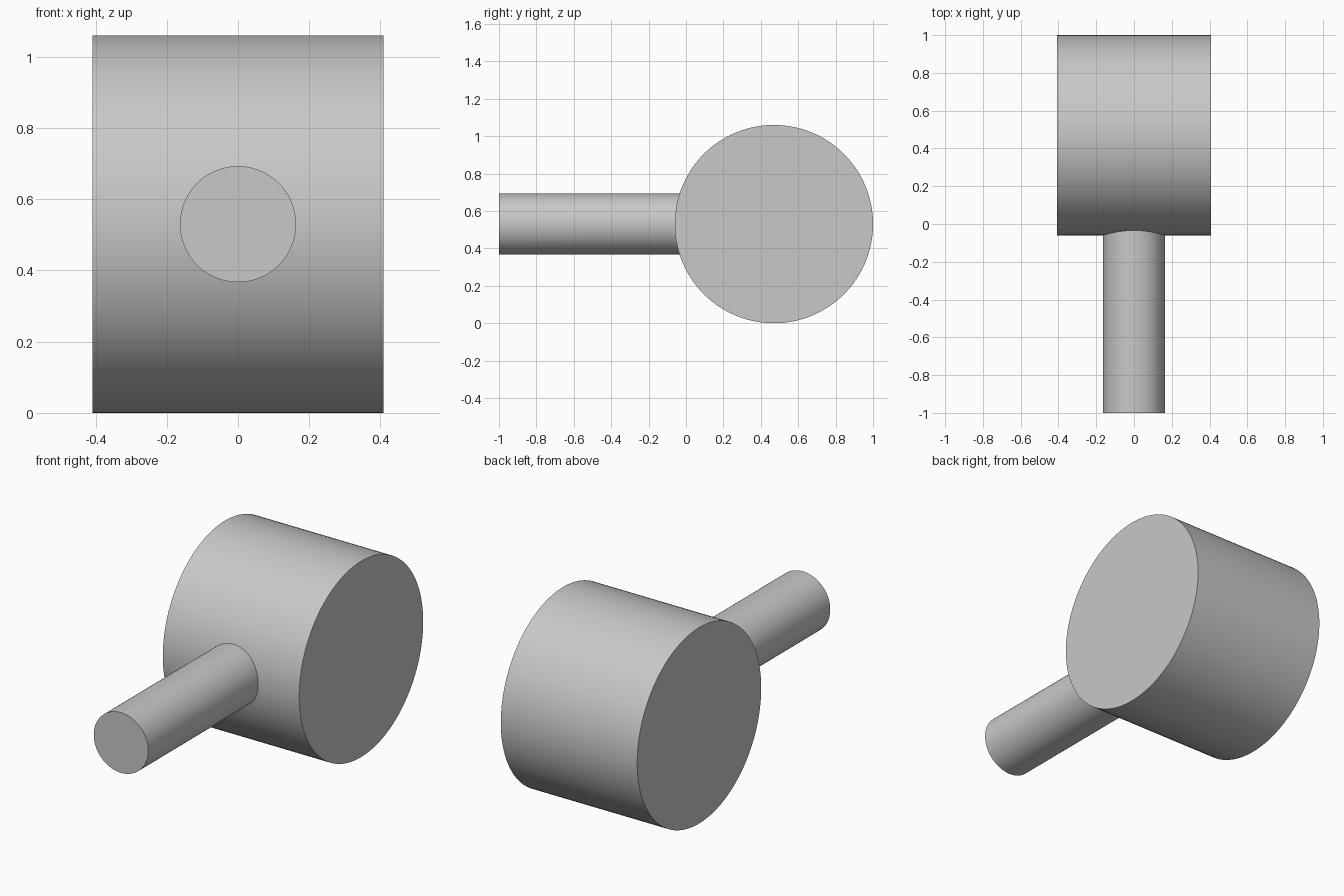
import bpy
import math
from mathutils import Vector

if "Cube" in bpy.data.objects:
    bpy.data.objects.remove(bpy.data.objects["Cube"], do_unlink=True)

DRUM_R = 0.53
DRUM_WIDTH = 0.816
DRUM_CENTRE = Vector((0, 0.47, DRUM_R))
HANDLE_R = 0.163
HANDLE_FRONT = -1.0

grey = bpy.data.materials.new("plain_grey")
grey.use_nodes = True
colour = (0.58, 0.58, 0.58, 1)
grey.diffuse_color = colour
grey.node_tree.nodes["Principled BSDF"].inputs["Base Color"].default_value = colour


def cylinder(name, radius, depth, centre, rotation, sides):
    bpy.ops.mesh.primitive_cylinder_add(
        vertices=sides, radius=radius, depth=depth, location=centre, rotation=rotation)
    obj = bpy.context.object
    obj.name = name
    obj.data.materials.append(grey)
    bpy.ops.object.transform_apply(location=True, rotation=True, scale=True)
    return obj


# Drum lying along x
drum = cylinder("drum_head", DRUM_R, DRUM_WIDTH, DRUM_CENTRE, (0, math.pi / 2, 0), 128)
bpy.ops.object.shade_smooth_by_angle(angle=math.radians(30))

# Handle running forward from the drum
length = DRUM_CENTRE.y - HANDLE_FRONT
middle = Vector((0, HANDLE_FRONT + length / 2, DRUM_R))
handle = cylinder("handle", HANDLE_R, length, middle, (math.pi / 2, 0, 0), 96)

# Fit the inner end of the handle to the curve of the drum
for v in handle.data.vertices:
    if v.co.y > middle.y:
        rise = v.co.z - DRUM_CENTRE.z
        v.co.y = DRUM_CENTRE.y - math.sqrt(DRUM_R ** 2 - rise ** 2) + 0.002
bpy.ops.object.shade_smooth_by_angle(angle=math.radians(30))
